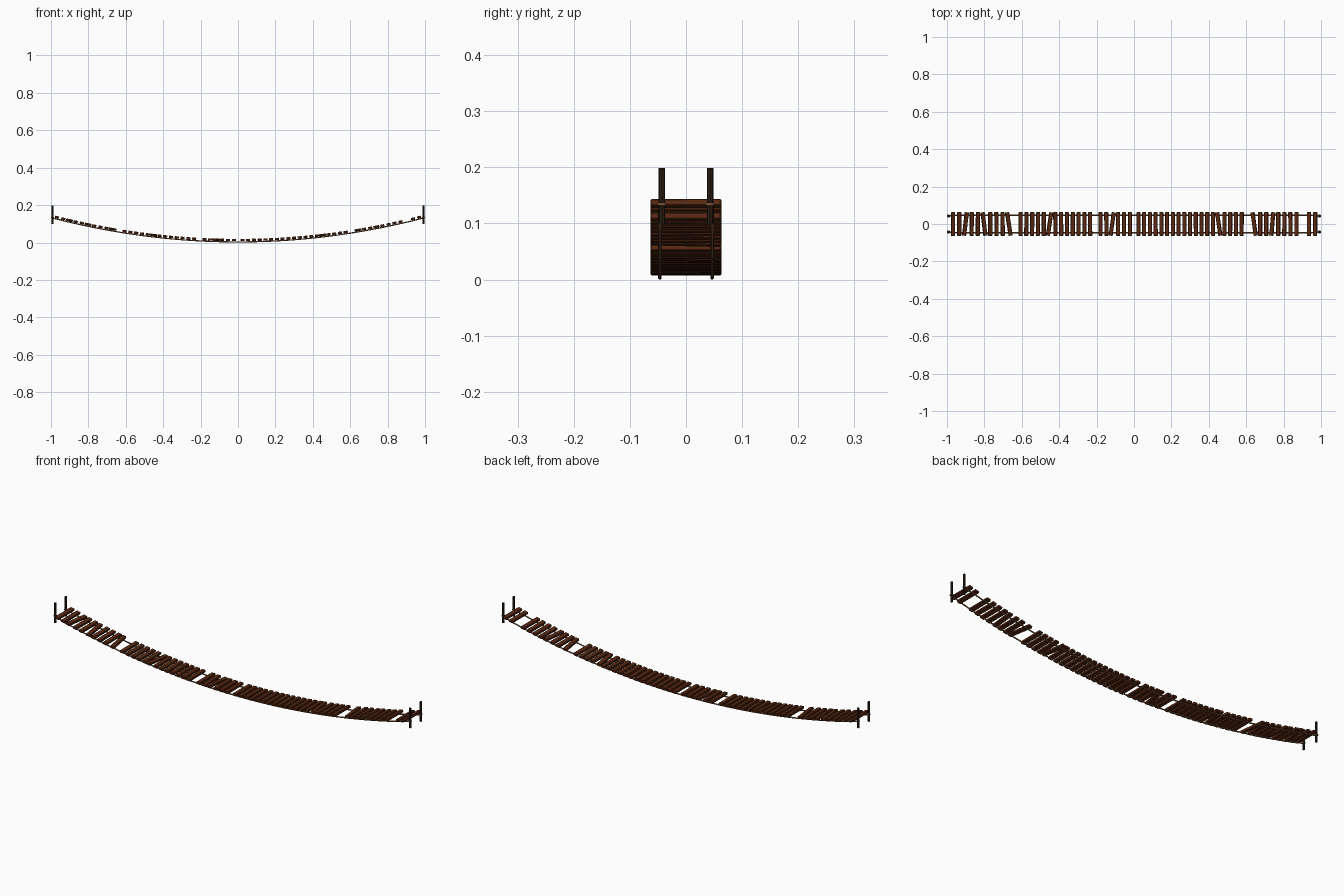
import bpy, math, random
from mathutils import Matrix, Vector

if "Cube" in bpy.data.objects:
    bpy.data.objects.remove(bpy.data.objects["Cube"])

random.seed(4)

def material(name, rgb):
    m = bpy.data.materials.new(name)
    m.diffuse_color = (*rgb, 1)
    m.use_nodes = True
    m.node_tree.nodes["Principled BSDF"].inputs["Base Color"].default_value = m.diffuse_color
    return m

WOOD = material("plank_wood", (0.10, 0.022, 0.006))
ROPE = material("rope_fibre", (0.24, 0.11, 0.045))
POST = material("post_wood", (0.024, 0.012, 0.006))

END_X, ROPE_R = 0.9915, 0.0032

def sag(x):
    return ROPE_R + 0.130 * x * x

def add_plank(name, x, yaw):
    slope = math.atan(0.26 * x)
    normal = Vector((-math.sin(slope), 0, math.cos(slope)))
    bpy.ops.mesh.primitive_cube_add(size=1)
    plank = bpy.context.object
    plank.name = name
    plank.matrix_world = (
        Matrix.Translation(Vector((x, 0, sag(x))) + normal * 0.0100)
        @ Matrix.Rotation(-slope, 4, 'Y')
        @ Matrix.Rotation(math.radians(yaw), 4, 'Z'))
    plank.data.transform(Matrix.Diagonal((0.0215, 0.126, 0.0125, 1)))
    bev = plank.modifiers.new("worn_edges", 'BEVEL')
    bev.width, bev.segments = 0.002, 1
    plank.data.materials.append(WOOD)

# Planks in runs separated by gaps: first x, last x, count, {index: skew in degrees}
runs = [(-0.970, -0.671, 10, {2: -7, 5: 7, 9: 9}),
        (-0.608, -0.235, 13, {5: -8}),
        (-0.180, -0.022, 6, {2: -8}),
        (0.024, 0.577, 19, {14: 8}),
        (0.644, 0.871, 8, {0: 8, 3: -5}),
        (0.938, 0.971, 2, {})]
for r, (x0, x1, count, askew) in enumerate(runs):
    for i in range(count):
        add_plank(f"plank_{r + 1}_{i + 1:02d}", x0 + (x1 - x0) * i / (count - 1),
                  askew.get(i, random.uniform(-0.6, 0.6)))

for side, label in ((-1, "front"), (1, "back")):
    # Sagging rope under the planks, pinched in to the posts at its ends
    curve = bpy.data.curves.new(f"{label}_rope", 'CURVE')
    curve.dimensions = '3D'
    curve.bevel_depth = ROPE_R
    curve.bevel_resolution = 4
    curve.use_fill_caps = True
    line = curve.splines.new('POLY')
    line.points.add(48)
    line.use_smooth = True
    for k, p in enumerate(line.points):
        x = -END_X + k * 2 * END_X / 48
        y = 0.043 if k in (0, 48) else 0.0465
        p.co = (x, side * y, sag(x), 1)
    curve.materials.append(ROPE)
    rope = bpy.data.objects.new(f"{label}_rope", curve)
    bpy.context.collection.objects.link(rope)

    # End posts with a rope lashing each
    for end, where in ((-1, "left"), (1, "right")):
        loc = (end * END_X, side * 0.0428)
        bpy.ops.mesh.primitive_cylinder_add(vertices=8, radius=0.0058, depth=0.1,
                                            location=(*loc, 0.149))
        post = bpy.context.object
        post.name = f"{label}_{where}_post"
        post.data.materials.append(POST)
        bpy.ops.mesh.primitive_torus_add(major_segments=16, minor_segments=12,
                                         major_radius=0.006, minor_radius=0.0025,
                                         location=(*loc, 0.134))
        ring = bpy.context.object
        ring.name = f"{label}_{where}_lashing"
        bpy.ops.object.shade_smooth()
        ring.data.materials.append(ROPE)
